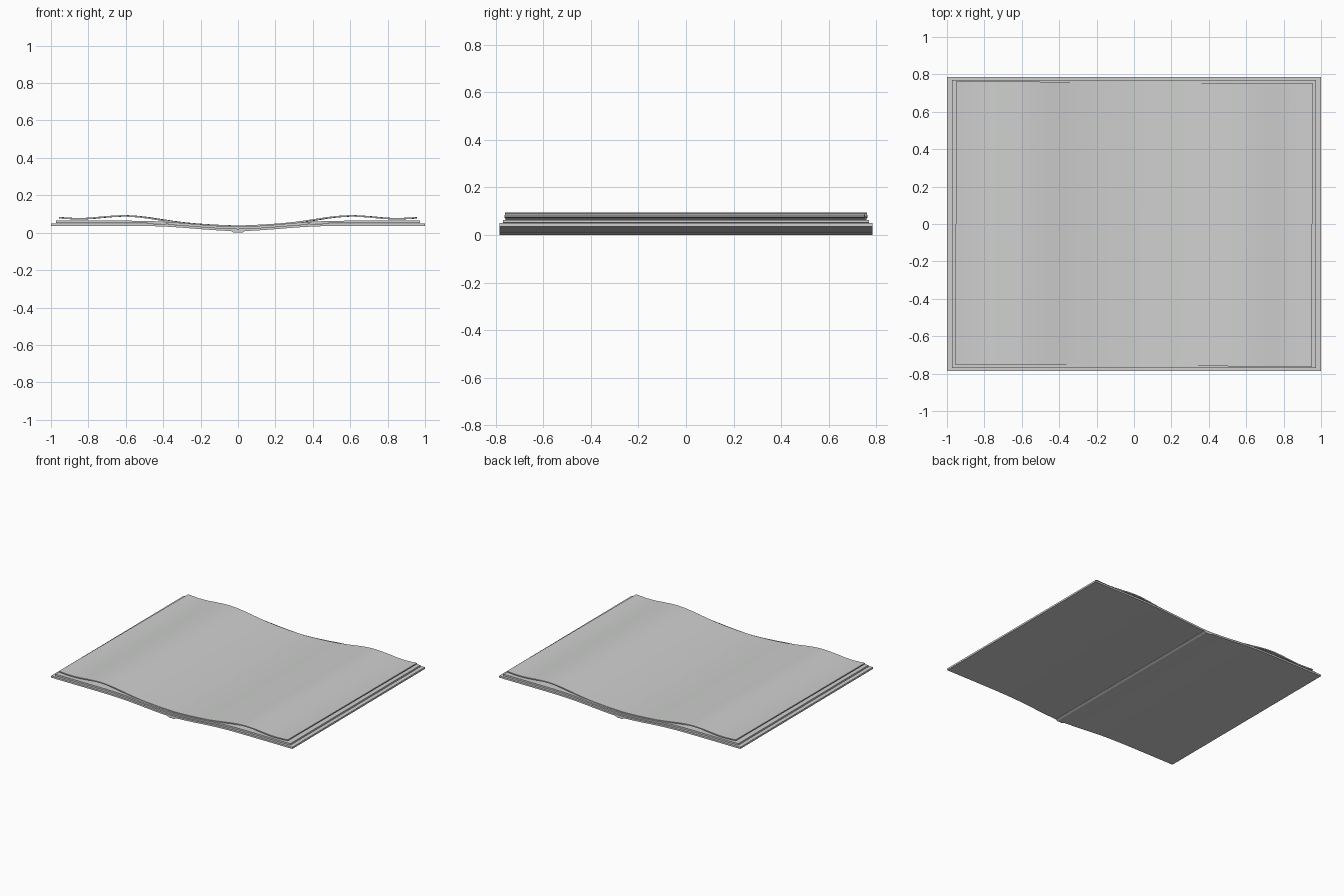
import bpy, bmesh, math

if "Cube" in bpy.data.objects:
    bpy.data.objects.remove(bpy.data.objects["Cube"])

def material(name, col):
    m = bpy.data.materials.new(name)
    m.diffuse_color = (*col, 1)
    m.use_nodes = True
    m.node_tree.nodes["Principled BSDF"].inputs["Base Color"].default_value = m.diffuse_color
    return m

paper = material("pale grey paper", (0.62, 0.63, 0.62))

def height(pts, x):
    # smooth (Catmull-Rom style Hermite) interpolation of a mirrored profile
    x = abs(x)
    n = len(pts)
    def slope(i):
        if i == 0:
            return 0.0
        a, b = pts[i - 1], pts[min(i + 1, n - 1)]
        return (b[1] - a[1]) / (b[0] - a[0])
    for i in range(n - 1):
        (x0, z0), (x1, z1) = pts[i], pts[i + 1]
        if x <= x1 + 1e-9:
            h = x1 - x0
            t = (x - x0) / h
            return ((2*t**3 - 3*t**2 + 1) * z0 + (t**3 - 2*t**2 + t) * h * slope(i)
                    + (-2*t**3 + 3*t**2) * z1 + (t**3 - t**2) * h * slope(i + 1))
    return pts[-1][1]

def extrude_outline(name, outline, half_y, turn=0.0):
    # extrude a closed strip outline (top row, bottom row) along y
    me = bpy.data.meshes.new(name)
    bm = bmesh.new()
    top, bot = outline
    rows = [[[bm.verts.new((x, y, z)) for x, z in row] for row in (top, bot)]
            for y in (-half_y, half_y)]
    (ft, fb), (bt, bb) = rows
    for i in range(len(top) - 1):
        bm.faces.new((ft[i], ft[i+1], bt[i+1], bt[i]))
        bm.faces.new((fb[i], bb[i], bb[i+1], fb[i+1]))
        bm.faces.new((ft[i], fb[i], fb[i+1], ft[i+1]))
        bm.faces.new((bt[i], bt[i+1], bb[i+1], bb[i]))
    for i in (0, -1):
        bm.faces.new((ft[i], bt[i], bb[i], fb[i]))
    bmesh.ops.recalc_face_normals(bm, faces=bm.faces)
    bm.to_mesh(me)
    bm.free()
    me.materials.append(paper)
    ob = bpy.data.objects.new(name, me)
    bpy.context.collection.objects.link(ob)
    ob.rotation_euler.z = turn
    return ob

def sheet(name, half_x, half_y, pts, thick, turn=0.0, n=44):
    xs = [half_x * (2 * i / n - 1) for i in range(n + 1)]
    top = [(x, height(pts, x)) for x in xs]
    return extrude_outline(name, (top, [(x, z - thick) for x, z in top]), half_y, turn)

# cover, dipping towards the fold
cover = [(0, .021), (.1, .025), (.2, .032), (.3, .040), (.4, .046), (.5, .049), (.6, .05), (1, .05)]
sheet("cover", 1.0, .785, cover, .013)

# raised spine strip under the fold
extrude_outline("spine", ([(-.036, .011), (-.02, .011), (.02, .011), (.036, .011)],
                          [(-.036, .007), (-.02, 0), (.02, 0), (.036, .007)]), .785)

# page block resting on the cover
block = [(0, .032), (.1, .036), (.2, .043), (.3, .052), (.4, .059), (.5, .063), (.6, .064), (.975, .064)]
sheet("page_block", .973, .77, block, .012)

# loose wavy top pages, slightly turned
page = [(0, .039), (.1, .042), (.2, .048), (.3, .057), (.4, .071), (.5, .086), (.6, .094),
        (.7, .089), (.8, .080), (.88, .079), (.953, .084)]
sheet("top_pages", .953, .757, page, .008, turn=-.007)
